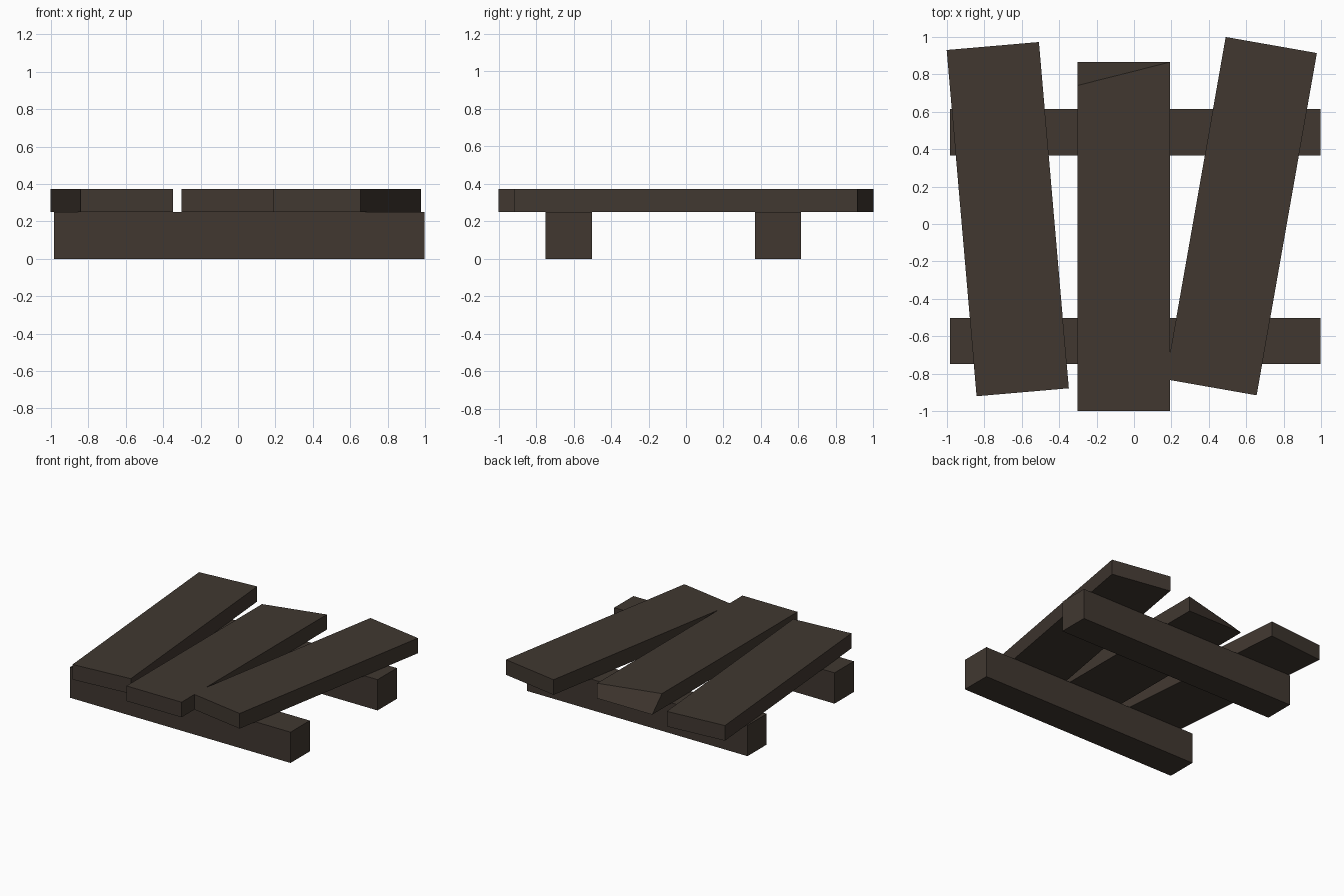
import bpy
import bmesh
from math import atan2
from mathutils import Matrix, Vector

if "Cube" in bpy.data.objects:
    bpy.data.objects.remove(bpy.data.objects["Cube"])

wood = bpy.data.materials.new("dark brown wood")
wood.diffuse_color = (0.052, 0.039, 0.030, 1)
wood.use_nodes = True
wood.node_tree.nodes["Principled BSDF"].inputs["Base Color"].default_value = wood.diffuse_color


def board(name, centre, size, angle=0.0, cut_corner=0.0):
    """Flat-faced box turned about z; cut_corner pulls the top back-left corner forward."""
    bm = bmesh.new()
    bmesh.ops.create_cube(bm, size=1)
    bmesh.ops.scale(bm, vec=size, verts=bm.verts)
    for v in bm.verts:
        if v.co.x < 0 and v.co.y > 0 and v.co.z > 0:
            v.co.y -= cut_corner
    bmesh.ops.transform(bm, verts=bm.verts,
                        matrix=Matrix.Translation(centre) @ Matrix.Rotation(angle, 4, "Z"))
    mesh = bpy.data.meshes.new(name)
    bm.to_mesh(mesh)
    bm.free()
    mesh.materials.append(wood)
    obj = bpy.data.objects.new(name, mesh)
    bpy.context.collection.objects.link(obj)
    return obj


# two support beams on the ground
for name, y in (("front_beam", -0.626), ("back_beam", 0.491)):
    board(name, Vector((0.007, y, 0.125)), (1.98, 0.247, 0.25))

# three planks laid on top, the outer two fanned out
W, L, T, Z = 0.495, 1.858, 0.123, 0.3125
board("left_plank", Vector((-0.675, 0.026, Z)), (W, L, T), atan2(0.16, 1.853))
board("middle_plank", Vector((-0.055, -0.067, Z)), (W, 1.865, T), 0, 0.125)
board("right_plank", Vector((0.573, 0.042, Z)), (W, L, T), -atan2(0.322, 1.83))
